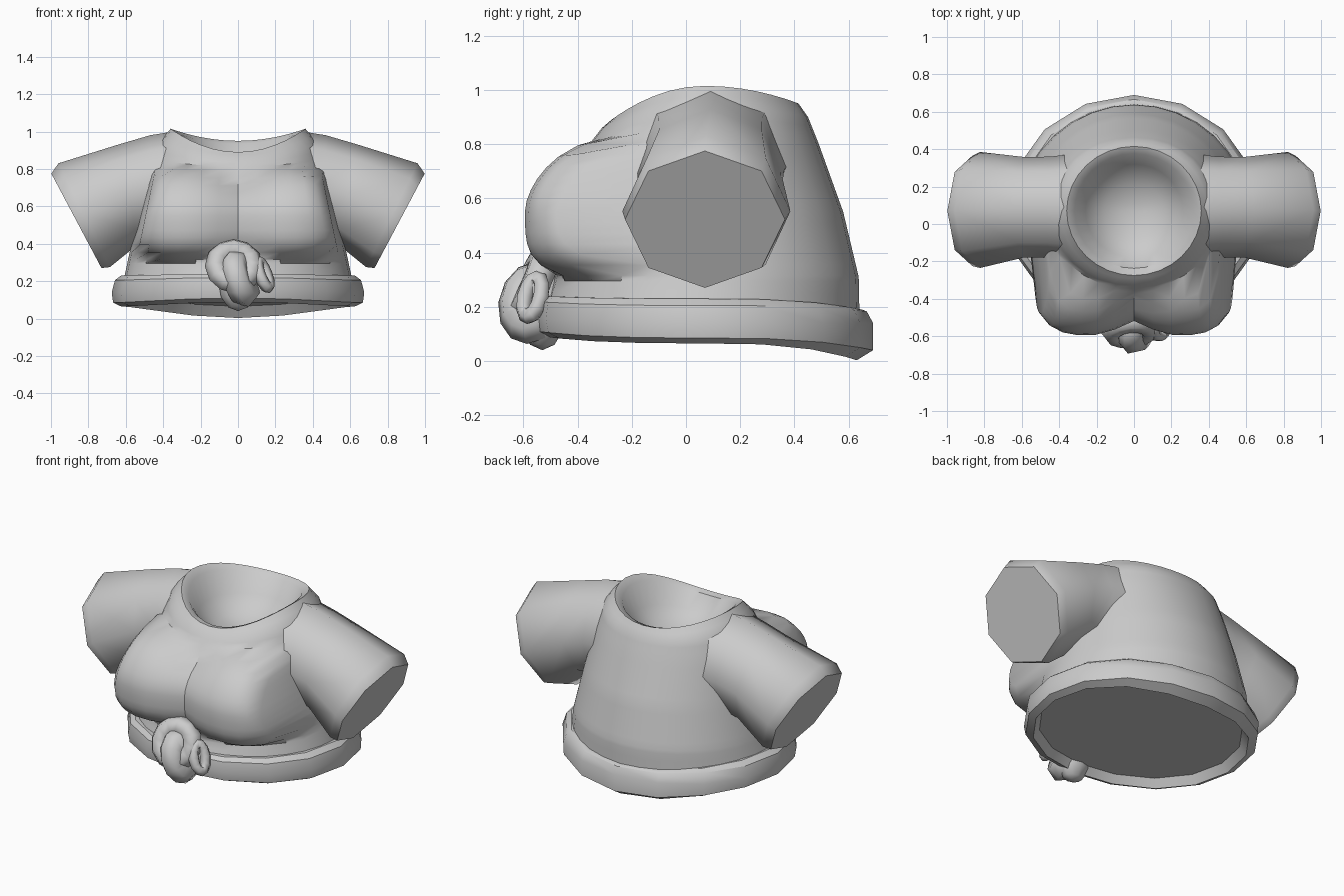
import bpy, bmesh, math
from mathutils import Vector, Matrix

old = bpy.data.objects.get("Cube")
if old:
    bpy.data.objects.remove(old, do_unlink=True)

cloth = bpy.data.materials.new("grey cloth")
cloth.use_nodes = True
GREY = (0.6, 0.6, 0.6, 1)
cloth.diffuse_color = GREY
cloth.node_tree.nodes["Principled BSDF"].inputs["Base Color"].default_value = GREY


def finish(bm, name, angle=40):
    """Turn a bmesh into a named, smooth-shaded object."""
    bmesh.ops.recalc_face_normals(bm, faces=bm.faces)
    mesh = bpy.data.meshes.new(name)
    bm.to_mesh(mesh)
    bm.free()
    mesh.materials.append(cloth)
    ob = bpy.data.objects.new(name, mesh)
    bpy.context.collection.objects.link(ob)
    bpy.ops.object.select_all(action="DESELECT")
    ob.select_set(True)
    bpy.context.view_layer.objects.active = ob
    bpy.ops.object.shade_smooth_by_angle(angle=math.radians(angle))


def loft(name, rings, angle=40):
    """Skin closed rings of points and cap both ends."""
    bm = bmesh.new()
    loops = [[bm.verts.new(p) for p in ring] for ring in rings]
    n = len(loops[0])
    for a, b in zip(loops, loops[1:]):
        for i in range(n):
            j = (i + 1) % n
            bm.faces.new((a[i], a[j], b[j], b[i]))
    bm.faces.new(loops[0])
    bm.faces.new(loops[-1])
    finish(bm, name, angle)


def body_ring(rx, front, back, z_front, z_side, z_back, square=1, power=2, n=16):
    """Horizontal oval whose height differs at front, sides and back."""
    pts = []
    for i in range(n):
        a = math.tau * i / n
        c, s = math.cos(a), math.sin(a)
        end = z_back if s > 0 else z_front
        pts.append(Vector((
            rx * math.copysign(abs(c) ** square, c),
            (front + back) / 2 + (back - front) / 2 * s,
            z_side + (end - z_side) * abs(s) ** power)))
    return pts


def push_chest(p):
    """Push a front point of the torso out to the rounded chest."""
    u = abs(math.hypot(p.x, .06) - .27) / .295
    w = (p.z - .555) / .265
    h = 1 - u ** 2.5 - (w ** 1.6 if w > 0 else w ** 4)
    if h > 0 and p.y < 0:
        t = min(1, max(0, (-.03 - p.y) / .1))
        p.y += t * min(0, -.28 - .315 * math.sqrt(h) - p.y)
    return p


# Torso keys from hem to neck, subdivided between keys, with the chest pushed out
KEYS = (
    (.615, -.52, .64, .20, .19, .15, 1),
    (.592, -.49, .638, .295, .295, .295, 1),
    (.588, -.485, .636, .315, .315, .315, 1),
    (.535, -.44, .58, .55, .55, .55, 1),
    (.475, -.365, .49, .79, .81, .80, .95),
    (.425, -.31, .45, .86, .94, .90, .9),
    (.36, -.275, .415, .89, 1.015, .95, 1),
)
rings = []
for a, b in zip(KEYS, KEYS[1:]):
    steps = max(1, round((b[4] - a[4]) / .04))
    for k in range(steps):
        key = [x + (y - x) * k / steps for x, y in zip(a, b)]
        rings.append([push_chest(p) for p in body_ring(*key, n=32)])
rings.append(body_ring(*KEYS[-1], n=32))
# Bevelled neck rim and the shallow hollow inside it
for r in ((.318, -.237, .377, .882, .985, .935),
          (.26, -.18, .32, .80, .85, .84),
          (.16, -.08, .22, .745, .765, .765),
          (.05, .03, .11, .73, .73, .73)):
    rings.append(body_ring(*r, n=32))
loft("torso", rings, 42)

# Rolled hem, lower at the back, with a recessed underside
loft("hem", [body_ring(*r, power=3) for r in (
    (.60, -.51, .63, .24, .23, .19),
    (.625, -.535, .65, .24, .23, .19),
    (.658, -.555, .667, .22, .205, .183),
    (.675, -.565, .69, .16, .14, .14),
    (.668, -.555, .69, .11, .085, .04),
    (.625, -.51, .63, .088, .065, .003),
    (.59, -.475, .59, .13, .115, .065),
)], 32)


def sleeve_ring(side, top, bottom, y_mid, y_half, n=8):
    """Tilted octagon between a top and a bottom point in the x-z plane."""
    top, bottom = Vector(top), Vector(bottom)
    mid, half = (top + bottom) / 2, (top - bottom) / 2
    pts = []
    for i in range(n):
        a = math.tau * i / n
        p = mid + half * math.cos(a)
        pts.append((side * p.x, y_mid + y_half * math.sin(a), p.y))
    return pts


# Sleeves with a bevelled flat end
for side, word in ((1, "left"), (-1, "right")):
    loft(word + "_sleeve", [sleeve_ring(side, *r) for r in (
        ((.345, 1.0), (.30, .45), .09, .285),
        ((.47, .98), (.43, .42), .09, .27),
        ((.64, .93), (.53, .40), .09, .268),
        ((.96, .83), (.685, .275), .075, .31),
        ((.998, .775), (.73, .27), .07, .295),
    )], 54)


def knot_loop(name, centre, normal, size, thick, steps=12, sides=6):
    """Closed oval strand; size holds its two radii across the normal."""
    turn = Vector(normal).to_track_quat("Z", "Y")
    bm = bmesh.new()
    rows = []
    for i in range(steps):
        a = math.tau * i / steps
        row = []
        for k in range(sides):
            b = math.tau * k / sides
            out = thick * math.cos(b)
            p = Vector(((size[0] + out) * math.cos(a),
                        (size[1] + out) * math.sin(a),
                        thick * math.sin(b)))
            row.append(bm.verts.new(Vector(centre) + turn @ p))
        rows.append(row)
    for i in range(steps):
        a, b = rows[i], rows[(i + 1) % steps]
        for k in range(sides):
            m = (k + 1) % sides
            bm.faces.new((a[k], a[m], b[m], b[k]))
    finish(bm, name, 65)


# Front knot: a wrapping loop, a hanging fold, a small side loop and a core
knot_loop("knot_upper_loop", (-.02, -.565, .28), (.1, -1, .45), (.10, .10), .058)
knot_loop("knot_front_fold", (.01, -.57, .215), (1, -.35, .35), (.055, .085), .075)
knot_loop("knot_side_loop", (.135, -.565, .235), (.8, -.5, .4), (.035, .075), .032)
bm = bmesh.new()
bmesh.ops.create_uvsphere(
    bm, u_segments=10, v_segments=6, radius=1,
    matrix=Matrix.Translation((0, -.53, .19)) @ Matrix.Diagonal((.11, .09, .15, 1)))
finish(bm, "knot_core", 65)
